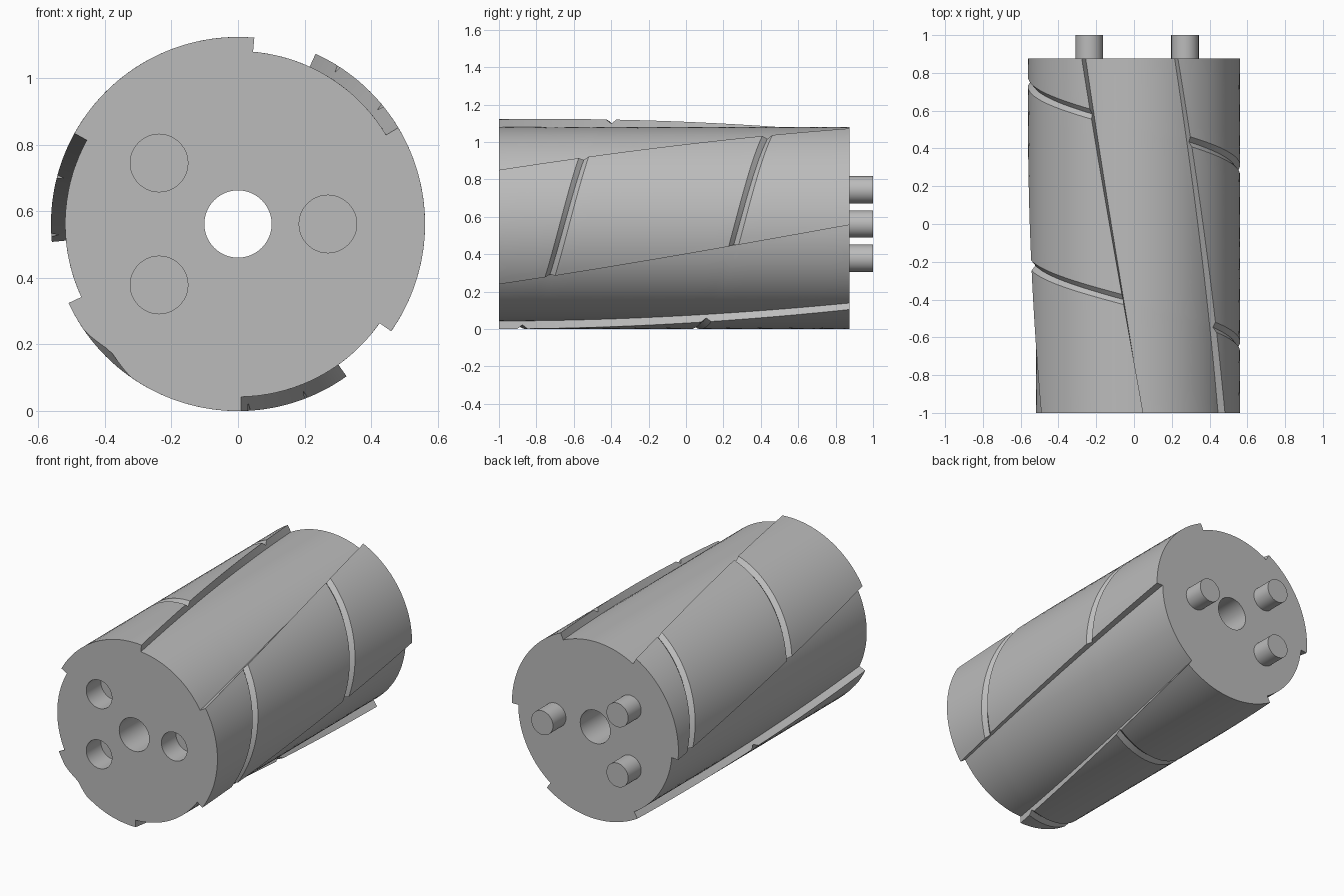
import bpy, bmesh, math

if "Cube" in bpy.data.objects:
    bpy.data.objects.remove(bpy.data.objects["Cube"])

R_LAND, R_FLOOR, ZC = 0.5615, 0.519, 0.5615
Y0, Y1 = -1.0, 0.875
TWIST = 34.5 / (Y1 - Y0)          # degrees of twist per unit of length
PITCH = 0.982                     # spacing of the V groove along the body
HALF_W, DEPTH = 0.027, 0.022      # V groove half width and depth
PEGS = [(0.27, 0.0), (-0.237, 0.183), (-0.237, -0.183)]

grey = bpy.data.materials.new("plain grey")
grey.diffuse_color = (0.5, 0.5, 0.5, 1)
grey.use_nodes = True
grey.node_tree.nodes["Principled BSDF"].inputs["Base Color"].default_value = grey.diffuse_color


def groove_centre(u):
    return -0.727 + (u + 35) / 360 * PITCH


def point(u, y, land):
    r = R_FLOOR
    if land:
        s = (y - groove_centre(u) + PITCH / 2) % PITCH - PITCH / 2
        r = R_LAND - max(0, DEPTH * (1 - abs(s) / HALF_W))
    a = math.radians(u + TWIST * (y - Y0))
    return (r * math.cos(a), y, ZC + r * math.sin(a))


def finish(bm, name):
    bmesh.ops.recalc_face_normals(bm, faces=bm.faces)
    me = bpy.data.meshes.new(name)
    bm.to_mesh(me)
    bm.free()
    me.materials.append(grey)
    ob = bpy.data.objects.new(name, me)
    bpy.context.collection.objects.link(ob)
    bpy.ops.object.select_all(action='DESELECT')
    ob.select_set(True)
    bpy.context.view_layer.objects.active = ob
    bpy.ops.object.shade_smooth_by_angle(angle=math.radians(30))


def ring(bm, x, z, r, y, n=48):
    return [bm.verts.new((x + r * math.cos(2 * math.pi * i / n), y,
                          ZC + z + r * math.sin(2 * math.pi * i / n)))
            for i in range(n)]


def tube(bm, a, b):
    for i in range(len(a)):
        j = (i + 1) % len(a)
        bm.faces.new((a[i], a[j], b[j], b[i]))


bm = bmesh.new()
cache = {}


def vert(co):
    key = tuple(round(c, 5) for c in co)
    if key not in cache:
        cache[key] = bm.verts.new(co)
    return cache[key]


# Columns around the body: three twisted lands with wide channels between
columns = []
for k in range(3):
    lo = 85 + 120 * k
    columns += [(lo - 27 + 3 * i, False) for i in range(10)]
    columns += [(lo + 3 * i, True) for i in range(23)]
    columns += [(lo + 66 + 3 * i, False) for i in range(10)]

# Rows follow the V groove helix and are clamped to the body ends
offsets = [-HALF_W, 0] + [HALF_W + (PITCH - 2 * HALF_W) * i / 10 for i in range(10)]
grid = []
for u, land in columns:
    ys = [groove_centre(u) + k * PITCH + o for k in range(-4, 4) for o in offsets]
    grid.append([vert(point(u, min(max(y, Y0), Y1), land)) for y in ys])
for a, b in zip(grid, grid[1:]):
    for j in range(len(a) - 1):
        quad = list(dict.fromkeys((a[j], b[j], b[j + 1], a[j + 1])))
        if len(quad) > 2:
            bm.faces.new(quad)
bmesh.ops.remove_doubles(bm, verts=bm.verts, dist=2e-5)

# Centre bore and blind sockets in the front
tube(bm, ring(bm, 0, 0, 0.101, Y0), ring(bm, 0, 0, 0.101, Y1))
for x, z in PEGS:
    mouth, floor = ring(bm, x, z, 0.0865, Y0), ring(bm, x, z, 0.0865, Y0 + 0.14)
    tube(bm, mouth, floor)
    bm.faces.new(floor)

# End caps
for y in (Y0, Y1):
    edges = [e for e in bm.edges if e.is_boundary
             and all(abs(v.co.y - y) < 1e-4 for v in e.verts)]
    bmesh.ops.triangle_fill(bm, edges=edges, use_beauty=True, normal=(0, 1, 0))
finish(bm, "cylinder_body")

# Locating pegs on the back
for n, (x, z) in enumerate(PEGS):
    bm = bmesh.new()
    a, b = ring(bm, x, z, 0.073, Y1 - 0.01), ring(bm, x, z, 0.073, 1.0)
    tube(bm, a, b)
    bm.faces.new(a)
    bm.faces.new(b)
    finish(bm, "locating_peg_%d" % (n + 1))
